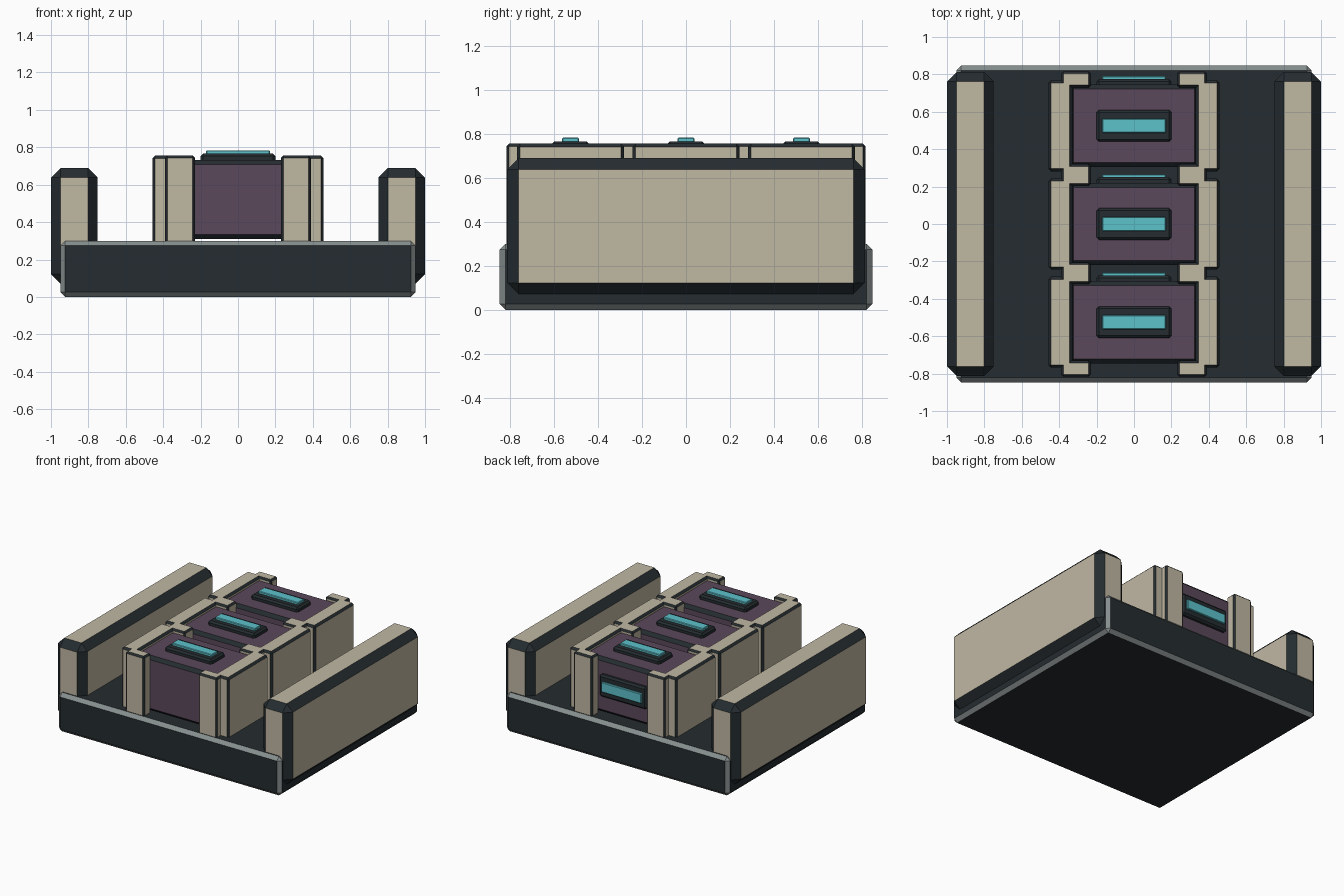
import bpy, bmesh

if "Cube" in bpy.data.objects:
    bpy.data.objects.remove(bpy.data.objects["Cube"])


def mat(name, rgb):
    m = bpy.data.materials.new(name)
    m.diffuse_color = (*rgb, 1)
    m.use_nodes = True
    m.node_tree.nodes["Principled BSDF"].inputs["Base Color"].default_value = m.diffuse_color
    return m


DARK = mat("dark_metal", (0.018, 0.025, 0.029))
GREY = mat("worn_edge", (0.24, 0.27, 0.27))
BEIGE = mat("beige_plate", (0.53, 0.48, 0.37))
PURPLE = mat("purple_shell", (0.105, 0.065, 0.105))
CYAN = mat("cyan_light", (0.11, 0.54, 0.60))


def block(name, lo, hi, chamfer, face, edge):
    """Chamfered box between two corners; the chamfer faces get their own colour."""
    bm = bmesh.new()
    bmesh.ops.create_cube(bm, size=1)
    for v in bm.verts:
        v.co = [(hi[i] - lo[i]) * v.co[i] for i in range(3)]
    me = bpy.data.meshes.new(name)
    bm.to_mesh(me)
    bm.free()
    me.materials.append(face)
    me.materials.append(edge)
    ob = bpy.data.objects.new(name, me)
    ob.location = [(a + b) / 2 for a, b in zip(lo, hi)]
    bpy.context.collection.objects.link(ob)
    mod = ob.modifiers.new("chamfer", 'BEVEL')
    mod.width = chamfer
    mod.segments = 1
    mod.limit_method = 'NONE'
    mod.material = 1
    return ob


def side_block(name, s, x0, x1, y0, y1, z0, z1, chamfer, face, edge):
    """Block on the left (s=-1) or right (s=1) side."""
    xs = sorted((s * x0, s * x1))
    return block(name, (xs[0], y0, z0), (xs[1], y1, z1), chamfer, face, edge)


# Base slab
block("base", (-0.95, -0.847, 0), (0.95, 0.847, 0.30), 0.026, DARK, GREY)

# Side rails
for s, side in ((-1, "left"), (1, "right")):
    side_block(f"{side}_rail", s, 0.75, 1.0, -0.813, 0.813, 0.07, 0.69, 0.052, BEIGE, DARK)

# Row of three crates
for n, cy in enumerate((-0.525, 0, 0.525), 1):
    block(f"crate_{n}_body", (-0.348, cy - 0.22, 0.31), (0.348, cy + 0.22, 0.732), 0.024, PURPLE, DARK)

    # Side plates and corner posts
    for s, side in ((-1, "left"), (1, "right")):
        side_block(f"crate_{n}_{side}_plate", s, 0.33, 0.457, cy - 0.243, cy + 0.243,
                   0.26, 0.755, 0.014, BEIGE, DARK)
        for t, end in ((-1, "front"), (1, "back")):
            y0, y1 = sorted((cy + t * 0.205, cy + t * 0.291))
            side_block(f"crate_{n}_{side}_{end}_post", s, 0.23, 0.39, y0, y1,
                       0.26, 0.755, 0.012, BEIGE, DARK)

    # Light panel on the top
    block(f"crate_{n}_top_panel", (-0.2, cy - 0.085, 0.715), (0.2, cy + 0.085, 0.766), 0.013, DARK, DARK)
    block(f"crate_{n}_top_light", (-0.17, cy - 0.038, 0.75), (0.17, cy + 0.038, 0.783), 0.004, CYAN, CYAN)

    # Light panel on the back
    block(f"crate_{n}_back_panel", (-0.2, cy + 0.205, 0.445), (0.2, cy + 0.25, 0.615), 0.013, DARK, DARK)
    block(f"crate_{n}_back_light", (-0.17, cy + 0.23, 0.492), (0.17, cy + 0.265, 0.568), 0.004, CYAN, CYAN)
